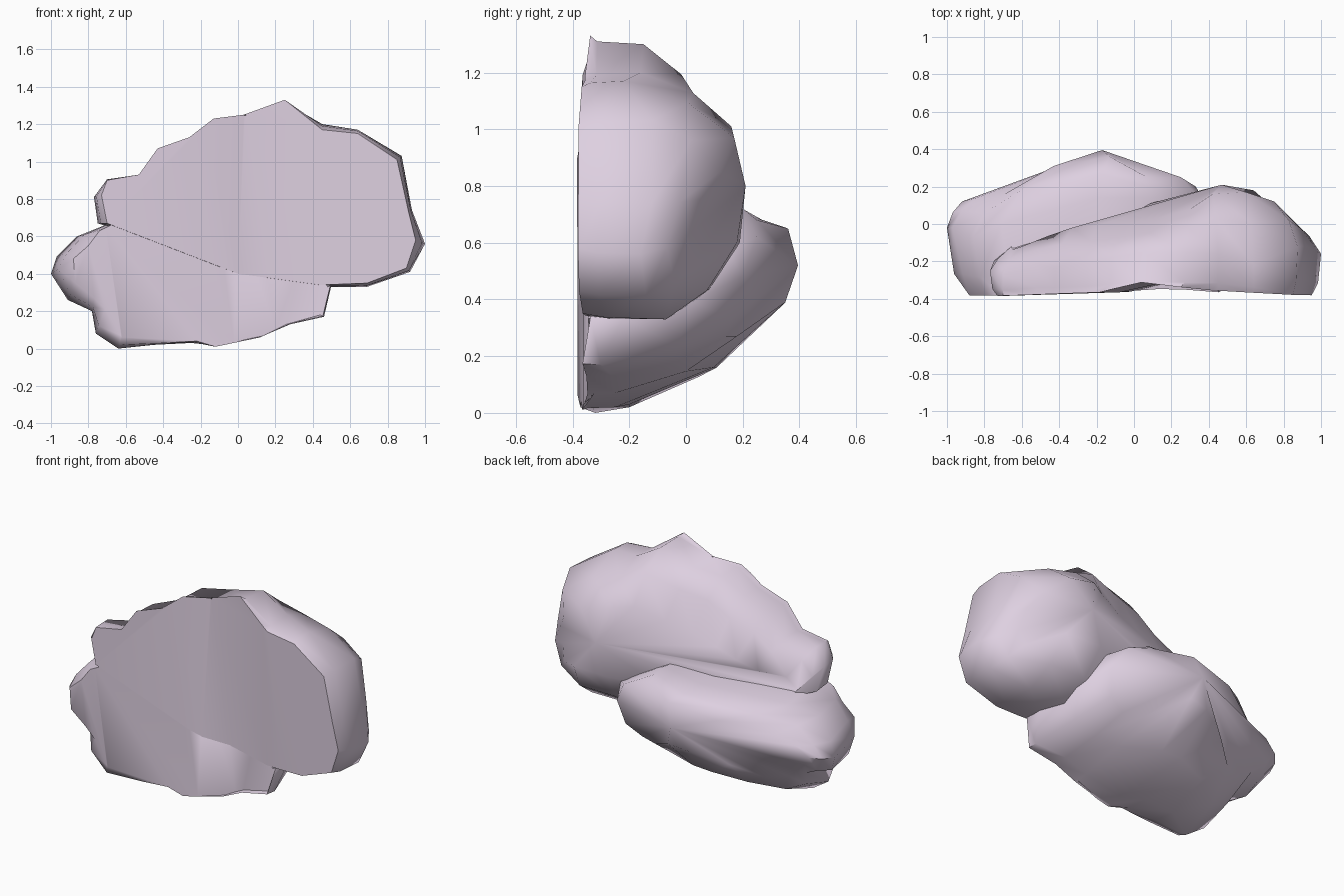
import bpy
import bmesh
from mathutils import Vector

FLAT_Y = -0.4  # temporary plane of the split front face
VALLEY_LEAN = 0.14  # sideways lean of the front valley per unit of height

default_cube = bpy.data.objects.get("Cube")
if default_cube:
    bpy.data.objects.remove(default_cube, do_unlink=True)

# Single pale mauve stone colour
stone = bpy.data.materials.new("pale_mauve_stone")
stone.use_nodes = True
stone_colour = (0.73, 0.63, 0.75, 1)
stone.diffuse_color = stone_colour
shader = next(n for n in stone.node_tree.nodes if n.type == "BSDF_PRINCIPLED")
shader.inputs["Base Color"].default_value = stone_colour
shader.inputs["Roughness"].default_value = 0.9

# Shallow leaning valley down the front face: (sideways, y) stations
VALLEY = [(-1.1, -.385), (-.7, -.385), (-.1, -.365), (.13, -.312),
          (.5, -.355), (1.1, -.39)]


def valley_depth(across):
    """Front face depth across the valley, interpolated between stations."""
    for (start, y_start), (end, y_end) in zip(VALLEY, VALLEY[1:]):
        if across <= end:
            blend = (across - start) / (end - start)
            return y_start + blend * (y_end - y_start)
    return VALLEY[-1][1]


def rounded_ring(ring_a, ring_b, depth, spread):
    """Ring between two others, bulged by blending depth and outline apart."""
    ring = []
    for a, b in zip(ring_a, ring_b):
        point = Vector(a).lerp(Vector(b), spread)
        point.y = a[1] + (b[1] - a[1]) * depth
        ring.append(point)
    return ring


def bridge(bm, ring_a, ring_b):
    """Join two rings of equal length with a band of quads."""
    count = len(ring_a)
    for i in range(count):
        j = (i + 1) % count
        bm.faces.new((ring_a[i], ring_a[j], ring_b[j], ring_b[i]))


def boulder(name, front, girth, back, peak, setback=0):
    """Loft a flat-fronted rock: front outline, girth ring, back ring, peak."""
    bm = bmesh.new()
    front = [(x, FLAT_Y, z) for x, z in front]
    shoulder = rounded_ring(front, girth, 0.35, 0.68)
    haunch = rounded_ring(girth, back, 0.58, 0.38)
    rings = [[bm.verts.new(point) for point in ring]
             for ring in (front, shoulder, girth, haunch, back)]

    # Flat split face, rounded flanks and back
    bm.faces.new(rings[0])
    for ring_a, ring_b in zip(rings, rings[1:]):
        bridge(bm, ring_a, ring_b)
    tip = bm.verts.new(peak)
    back_ring = rings[-1]
    for i, vert in enumerate(back_ring):
        bm.faces.new((vert, back_ring[(i + 1) % len(back_ring)], tip))

    # Slice the front face and press in the valley
    for across, _ in VALLEY[1:-1]:
        faces = [f for f in bm.faces
                 if all(v.co.y < FLAT_Y + 0.001 for v in f.verts)]
        edges = {e for f in faces for e in f.edges}
        verts = {v for f in faces for v in f.verts}
        bmesh.ops.bisect_plane(bm, geom=faces + list(edges) + list(verts),
                               plane_co=(across, 0, 0.6),
                               plane_no=(1, 0, VALLEY_LEAN))
    for vert in bm.verts:
        if vert.co.y < FLAT_Y + 0.001:
            across = vert.co.x + VALLEY_LEAN * (vert.co.z - 0.6)
            vert.co.y = valley_depth(across) + setback

    bmesh.ops.recalc_face_normals(bm, faces=bm.faces[:])
    mesh = bpy.data.meshes.new(name)
    bm.to_mesh(mesh)
    bm.free()
    mesh.materials.append(stone)
    rock = bpy.data.objects.new(name, mesh)
    bpy.context.collection.objects.link(rock)

    # Soft stone surface with the split edge kept crisp
    bpy.ops.object.select_all(action="DESELECT")
    rock.select_set(True)
    bpy.context.view_layer.objects.active = rock
    bpy.ops.object.shade_smooth_by_angle(angle=0.95)


# Upper boulder: tall rock leaning to the left side
boulder(
    "upper_boulder",
    front=[(.95, .58), (.91, .74), (.85, 1.01), (.64, 1.15), (.45, 1.17),
           (.25, 1.33), (.03, 1.25), (-.13, 1.23), (-.26, 1.13),
           (-.43, 1.07), (-.53, .93), (-.7, .9), (-.73, .82), (-.7, .67),
           (0, .4), (.44, .34), (.69, .35), (.9, .43)],
    girth=[(1, -.16, .56), (.93, -.12, .74), (.875, -.12, 1.03),
           (.64, -.22, 1.17), (.45, -.16, 1.2), (.28, -.15, 1.3),
           (.05, -.15, 1.245), (-.12, -.18, 1.22), (-.25, -.21, 1.125),
           (-.42, -.23, 1.06), (-.52, -.23, .93), (-.7, -.27, .905),
           (-.77, -.25, .81), (-.75, -.2, .67), (0, -.1, .4),
           (.44, -.07, .33), (.69, -.07, .33), (.92, -.14, .41)],
    back=[(.84, 0, .62), (.82, .05, .75), (.75, .12, .85),
          (.6, .17, .97), (.42, .16, 1.01), (.3, .08, 1.02),
          (.12, .03, .96), (-.05, 0, .92), (-.2, -.01, .87),
          (-.33, -.02, .82), (-.45, -.06, .77), (-.6, -.12, .75),
          (-.66, -.14, .68), (-.45, -.03, .6), (.1, .09, .58),
          (.4, .19, .6), (.64, .18, .6), (.81, .03, .53)],
    peak=(.47, .21, .8),
)

# Lower boulder: broad rock tucked underneath, swelling to the back
boulder(
    "lower_boulder",
    front=[(.48, .33), (.44, .18), (.26, .13), (.12, .06), (-.12, .01),
           (-.22, .04), (-.4, .03), (-.62, .06), (-.71, .21), (-.77, .27),
           (-.87, .35), (-.88, .48), (-.8, .55), (-.74, .63), (-.6, .7),
           (-.2, .7), (0, .67), (.35, .5)],
    girth=[(.5, -.22, .34), (.46, -.3, .17), (.28, -.26, .13),
           (.14, -.25, .07), (-.12, -.25, .02), (-.25, -.2, .03),
           (-.45, -.2, .02), (-.64, -.32, 0), (-.76, -.3, .08),
           (-.78, -.2, .2), (-.91, -.12, .26), (-1, -.02, .4),
           (-.97, -.02, .49), (-.86, -.07, .6), (-.71, 0, .66),
           (-.2, .14, .7), (.05, .14, .74), (.4, 0, .55)],
    back=[(.33, .2, .48), (.3, .16, .33), (.2, .14, .27), (.08, .18, .27),
          (-.12, .35, .39), (-.25, .33, .37), (-.45, .22, .3),
          (-.6, .1, .22), (-.74, .05, .24), (-.8, .07, .3),
          (-.87, .09, .36), (-.92, .12, .43), (-.84, .14, .49),
          (-.71, .15, .53), (-.43, .31, .6), (-.13, .36, .65),
          (.07, .25, .68), (.25, .25, .62)],
    peak=(-.17, .395, .52),
    setback=0.003,
)
